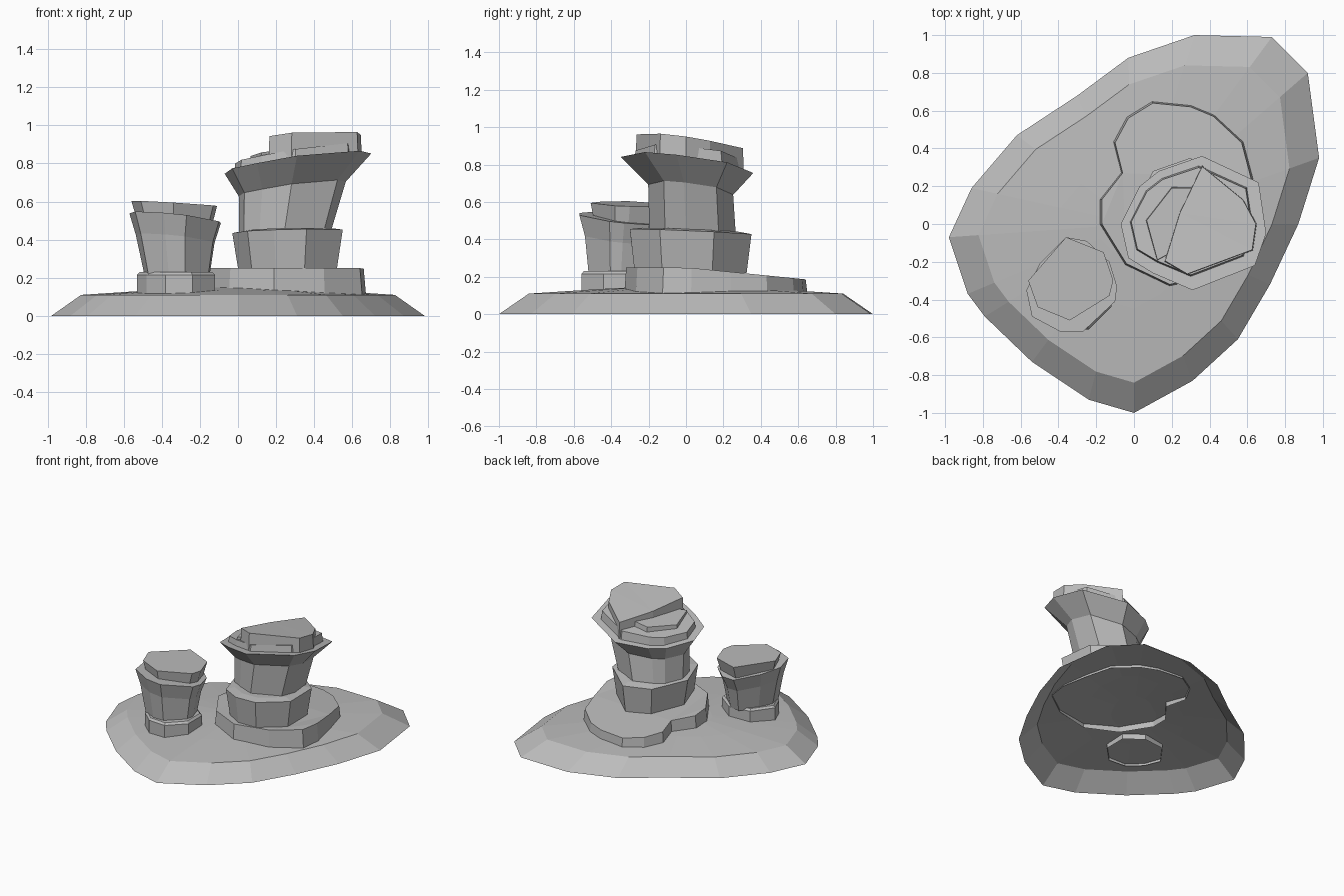
import bpy
import bmesh
from mathutils import Vector

cube = bpy.data.objects.get("Cube")
if cube:
    bpy.data.objects.remove(cube, do_unlink=True)

stone = bpy.data.materials.new("grey stone")
stone.use_nodes = True
grey = (0.5, 0.5, 0.5, 1)
stone.diffuse_color = grey
stone.node_tree.nodes["Principled BSDF"].inputs["Base Color"].default_value = grey


def centre_of(outline):
    xs, ys = zip(*outline)
    return Vector(((min(xs) + max(xs)) / 2, (min(ys) + max(ys)) / 2))


def ring(outline, height, scale=(1, 1), shift=(0, 0), tilt=(0, 0)):
    """Scale an outline about its middle, move it and lay it on a tilted plane."""
    middle = centre_of(outline)
    points = []
    for point in outline:
        offset = Vector(point) - middle
        offset = Vector((offset.x * scale[0], offset.y * scale[1])) + Vector(shift)
        z = height + offset.dot(Vector(tilt))
        points.append(Vector((middle.x + offset.x, middle.y + offset.y, z)))
    return points


def stack(name, rings):
    """Bridge counter-clockwise rings from bottom to top and close the top."""
    bm = bmesh.new()
    loops = [[bm.verts.new(p) for p in points] for points in rings]
    for low, high in zip(loops, loops[1:]):
        count = len(low)
        for i in range(count):
            j = (i + 1) % count
            bm.faces.new((low[i], low[j], high[j], high[i]))
    top = bm.faces.new(loops[-1])
    bmesh.ops.triangulate(bm, faces=[top])
    mesh = bpy.data.meshes.new(name)
    bm.to_mesh(mesh)
    bm.free()
    mesh.materials.append(stone)
    obj = bpy.data.objects.new(name, mesh)
    bpy.context.collection.objects.link(obj)
    return obj


# Ground mound: an open shell with a sloping edge and a slightly domed top
shore = [(0, -1), (.31, -.83), (.55, -.61), (.72, -.32), (.87, 0), (.98, .35),
         (.92, .8), (.73, .99), (.32, 1), (-.03, .88), (-.3, .68), (-.62, .47),
         (-.86, .19), (-.98, -.07), (-.88, -.37), (-.79, -.49), (-.54, -.73),
         (-.24, -.93)]
mound_steps = [(1, 0), (.84, .11), (.45, .135), (.2, .148)]
stack("ground_mound", [ring(shore, z, (s, s)) for s, z in mound_steps])

# Low ledge under the tall rock, sinking towards the back
ledge = [(.19, -.32), (.45, -.26), (.64, -.12), (.66, .03), (.62, .24),
         (.57, .43), (.42, .57), (.3, .62), (.1, .64), (-.03, .56),
         (-.1, .43), (-.06, .27), (-.17, .13), (-.17, 0), (-.04, -.21)]
ledge_top = ring(ledge, .25)
for p in ledge_top:
    p.z -= max(0, p.y) * .1
stack("rock_ledge", [ring(ledge, .105, (1.03, 1.02)), ledge_top])

# Tall rock: lower block
block = [(.19, -.3), (.36, -.3), (.55, -.14), (.53, .15), (.3, .35),
         (.1, .28), (-.03, .02), (.05, -.22)]
stack("tall_rock_foot", [
    ring(block, .22, (.88, .92)),
    ring(block, .44, tilt=(.02, -.04)),
    ring(block, .45, (.8, .8), tilt=(.02, -.04)),
])

# Tall rock: waisted column flaring to a tilted rim
rim = [(.31, -.35), (.64, -.22), (.7, -.05), (.66, .22), (.36, .36),
       (.13, .28), (.03, .2), (-.07, 0), (-.03, -.18), (.1, -.26)]
slope = (.13, -.13)
stack("tall_rock_column", [
    ring(rim, .43, (.62, .65), (-.07, .03)),
    ring(rim, .67, (.73, .64), (-.03, .02), slope),
    ring(rim, .795, tilt=slope),
])

# Tall rock: low cap step and the thicker tilted slab beside it
stack("tall_rock_cap_step", [
    ring(rim, .78, (.85, .83), (-.01, .01), slope),
    ring(rim, .85, (.83, .8), (-.01, .01), (.15, -.1)),
])
slab = [(.28, -.27), (.63, -.14), (.65, 0), (.58, .13), (.36, .31),
        (.24, .06), (.16, -.2)]
slab_top = ring(slab, .93, (.98, .98), tilt=(.07, -.14))
for p in slab_top:
    p.z = min(p.z, .965)
stack("tall_rock_cap_slab", [ring(slab, .79, tilt=slope), slab_top])
chip = [(.12, -.2), (.3, -.1), (.34, .2), (.2, .2), (.06, .02)]
stack("tall_rock_cap_chip", [
    ring(chip, .78), ring(chip, .86, (.95, .95), tilt=(.15, -.05))])

# Small rock: foot
foot = [(-.38, -.55), (-.24, -.56), (-.12, -.44), (-.12, -.27), (-.25, -.17),
        (-.42, -.19), (-.53, -.34), (-.48, -.46)]
stack("small_rock_foot", [
    ring(foot, .1), ring(foot, .215), ring(foot, .23, (.93, .93))])

# Small rock: flaring body and overhanging cap, tipped down to the left
lip = [(-.39, -.57), (-.27, -.57), (-.1, -.41), (-.09, -.33), (-.13, -.2),
       (-.25, -.09), (-.36, -.07), (-.5, -.21), (-.57, -.35), (-.54, -.49)]
tip = (-.1, -.1)
stack("small_rock_body", [
    ring(lip, .21, (.71, .72), (.01, -.02)),
    ring(lip, .4, (.86, .84), (0, -.01), tip),
    ring(lip, .51, tilt=tip),
])
crown = [(-.34, -.51), (-.13, -.38), (-.11, -.3), (-.16, -.15), (-.36, -.07),
         (-.56, -.3), (-.51, -.44)]
stack("small_rock_cap", [
    ring(crown, .49, (.88, .88), (0, -.01), tip),
    ring(crown, .59, tilt=(-.06, -.02)),
])
